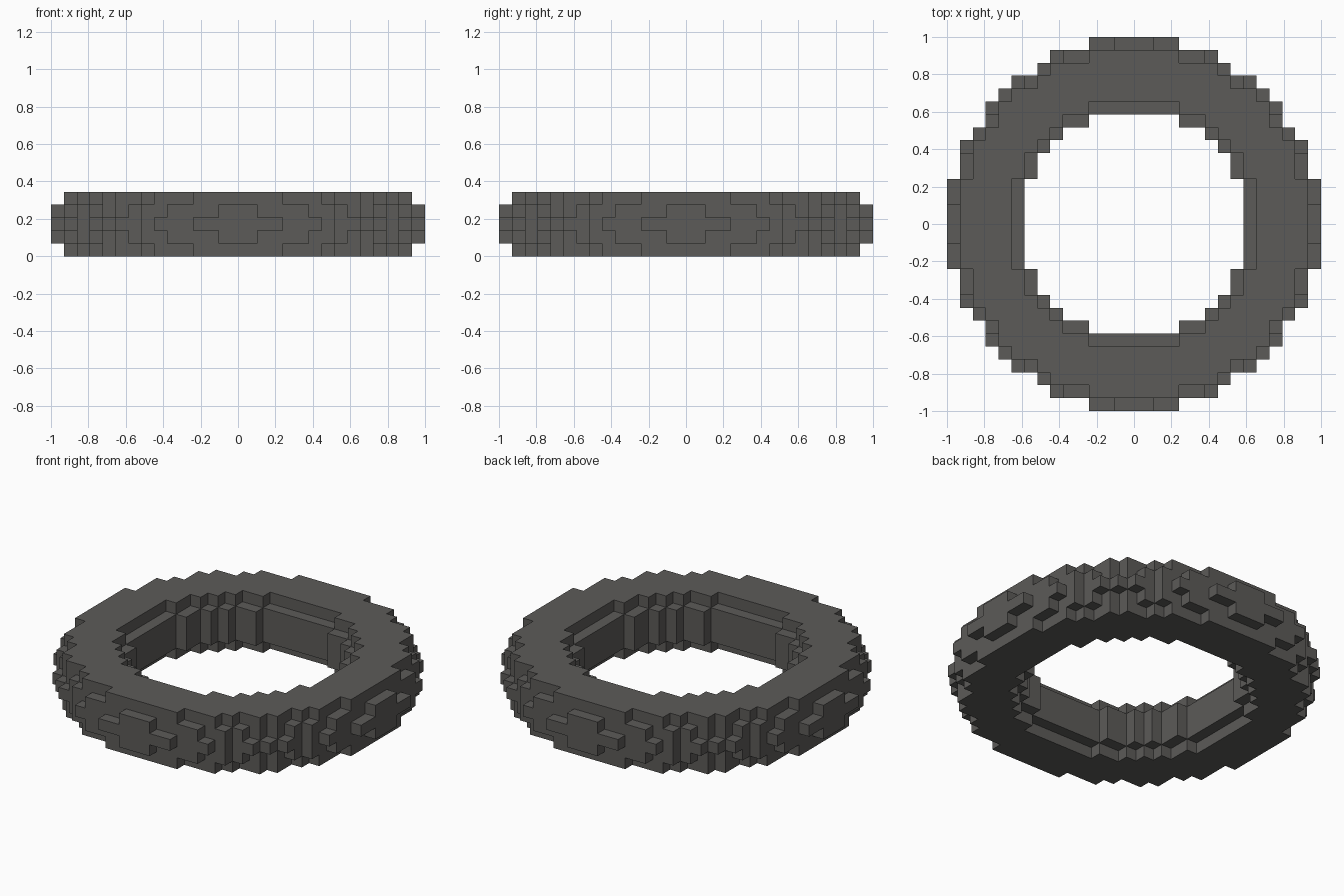
import bpy
import bmesh
from mathutils import Vector

if "Cube" in bpy.data.objects:
    bpy.data.objects.remove(bpy.data.objects["Cube"])

# Blocky ring: a torus sampled on a 29 x 29 x 5 grid of cubes
CELL = 2 / 29
RING_RADIUS = 11.5   # in cells
TUBE_RADIUS = 2.82   # in cells


def filled(x, y, z):
    return ((x * x + y * y) ** 0.5 - RING_RADIUS) ** 2 + z * z <= TUBE_RADIUS ** 2


bm = bmesh.new()
corners = {}


def corner(p):
    key = tuple(round(2 * c) for c in p)
    if key not in corners:
        corners[key] = bm.verts.new((p[0] * CELL, p[1] * CELL, (p[2] + 2.5) * CELL))
    return corners[key]


# Outer skin: one square wherever a filled cell meets an empty one
for x in range(-14, 15):
    for y in range(-14, 15):
        for z in range(-2, 3):
            if not filled(x, y, z):
                continue
            centre = Vector((x, y, z))
            for axis in range(3):
                for side in (-1, 1):
                    n = Vector((0, 0, 0))
                    n[axis] = side
                    if filled(*(centre + n)):
                        continue
                    u = Vector((0, 0, 0))
                    u[(axis + 1) % 3] = 0.5
                    v = n.cross(u)
                    mid = centre + n * 0.5
                    quad = (mid - u - v, mid + u - v, mid + u + v, mid - u + v)
                    bm.faces.new([corner(p) for p in quad])

mesh = bpy.data.meshes.new("block_ring")
bm.to_mesh(mesh)
bm.free()
ring = bpy.data.objects.new("block_ring", mesh)
bpy.context.collection.objects.link(ring)

# Single dark grey colour
grey = bpy.data.materials.new("dark_grey")
grey.diffuse_color = (0.107, 0.104, 0.099, 1)
grey.use_nodes = True
grey.node_tree.nodes["Principled BSDF"].inputs["Base Color"].default_value = grey.diffuse_color
mesh.materials.append(grey)
